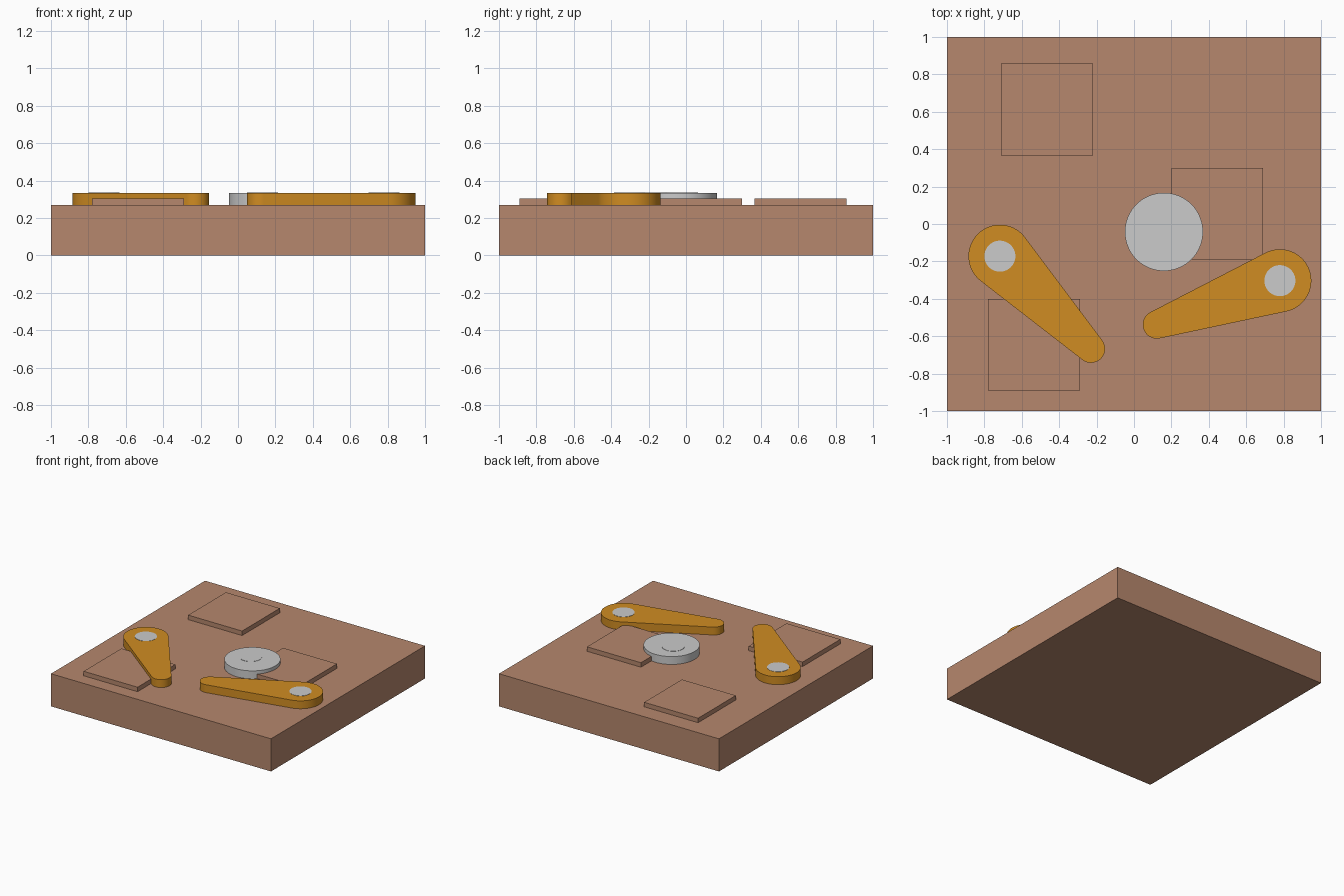
import bpy, math

if "Cube" in bpy.data.objects:
    bpy.data.objects.remove(bpy.data.objects["Cube"])

def mat(name, rgb):
    m = bpy.data.materials.new(name)
    lin = [((c / 255 + 0.055) / 1.055) ** 2.4 for c in rgb]
    m.diffuse_color = (*lin, 1)
    m.use_nodes = True
    m.node_tree.nodes["Principled BSDF"].inputs["Base Color"].default_value = m.diffuse_color
    return m

BROWN = mat("brown", (182, 135, 109))
ORANGE = mat("orange", (208, 140, 34))
GREY = mat("light_grey", (203, 203, 203))

BASE_TOP, PAD_TOP, TOP = 0.268, 0.305, 0.333
PIVOT_R = 0.083


def prism(name, outline, z0, z1, material, smooth=False):
    """Extrude a counter-clockwise outline from z0 to z1."""
    n = len(outline)
    verts = [(x, y, z) for z in (z0, z1) for x, y in outline]
    faces = [tuple(reversed(range(n))), tuple(range(n, 2 * n))]
    faces += [(i, (i + 1) % n, n + (i + 1) % n, n + i) for i in range(n)]
    mesh = bpy.data.meshes.new(name)
    mesh.from_pydata(verts, [], faces)
    mesh.materials.append(material)
    ob = bpy.data.objects.new(name, mesh)
    bpy.context.collection.objects.link(ob)
    if smooth:
        bpy.ops.object.select_all(action='DESELECT')
        ob.select_set(True)
        bpy.context.view_layer.objects.active = ob
        bpy.ops.object.shade_smooth_by_angle(angle=math.radians(30))
    return ob


def rect(cx, cy, size):
    h = size / 2
    return [(cx - h, cy - h), (cx + h, cy - h), (cx + h, cy + h), (cx - h, cy + h)]


def arc(cx, cy, r, a0, a1, steps):
    return [(cx + r * math.cos(a0 + (a1 - a0) * i / steps),
             cy + r * math.sin(a0 + (a1 - a0) * i / steps)) for i in range(steps + 1)]


def disc(name, cx, cy, r, z0, z1):
    return prism(name, arc(cx, cy, r, 0, math.tau, 64)[:-1], z0, z1, GREY, True)


def flipper(side, pivot, tip, r_big=0.168, r_small=0.075):
    """Tapered arm: two round ends joined by tangent lines, plus pivot cap."""
    dx, dy = tip[0] - pivot[0], tip[1] - pivot[1]
    a = math.atan2(dy, dx)
    t = math.acos((r_big - r_small) / math.hypot(dx, dy))
    outline = (arc(*tip, r_small, a - t, a + t, 24)
               + arc(*pivot, r_big, a + t, a - t + math.tau, 36))
    prism(side + "_flipper", outline, BASE_TOP, TOP, ORANGE, True)
    disc(side + "_pivot_cap", *pivot, PIVOT_R, TOP - 0.005, TOP + 0.002)


# Table slab
prism("table_base", rect(0, 0, 2), 0, BASE_TOP, BROWN)

# Low square pads
for i, (x, y) in enumerate([(-0.465, 0.612), (0.445, 0.055), (-0.535, -0.645)], 1):
    prism(f"square_pad_{i}", rect(x, y, 0.49), BASE_TOP, PAD_TOP, BROWN)

# Round bumper with a thin cap
disc("bumper", 0.16, -0.042, 0.209, BASE_TOP, TOP)
disc("bumper_cap", 0.13, -0.02, PIVOT_R, TOP - 0.005, TOP + 0.002)

# Flippers
flipper("left", (-0.717, -0.172), (-0.23, -0.667))
flipper("right", (0.78, -0.303), (0.122, -0.538))
